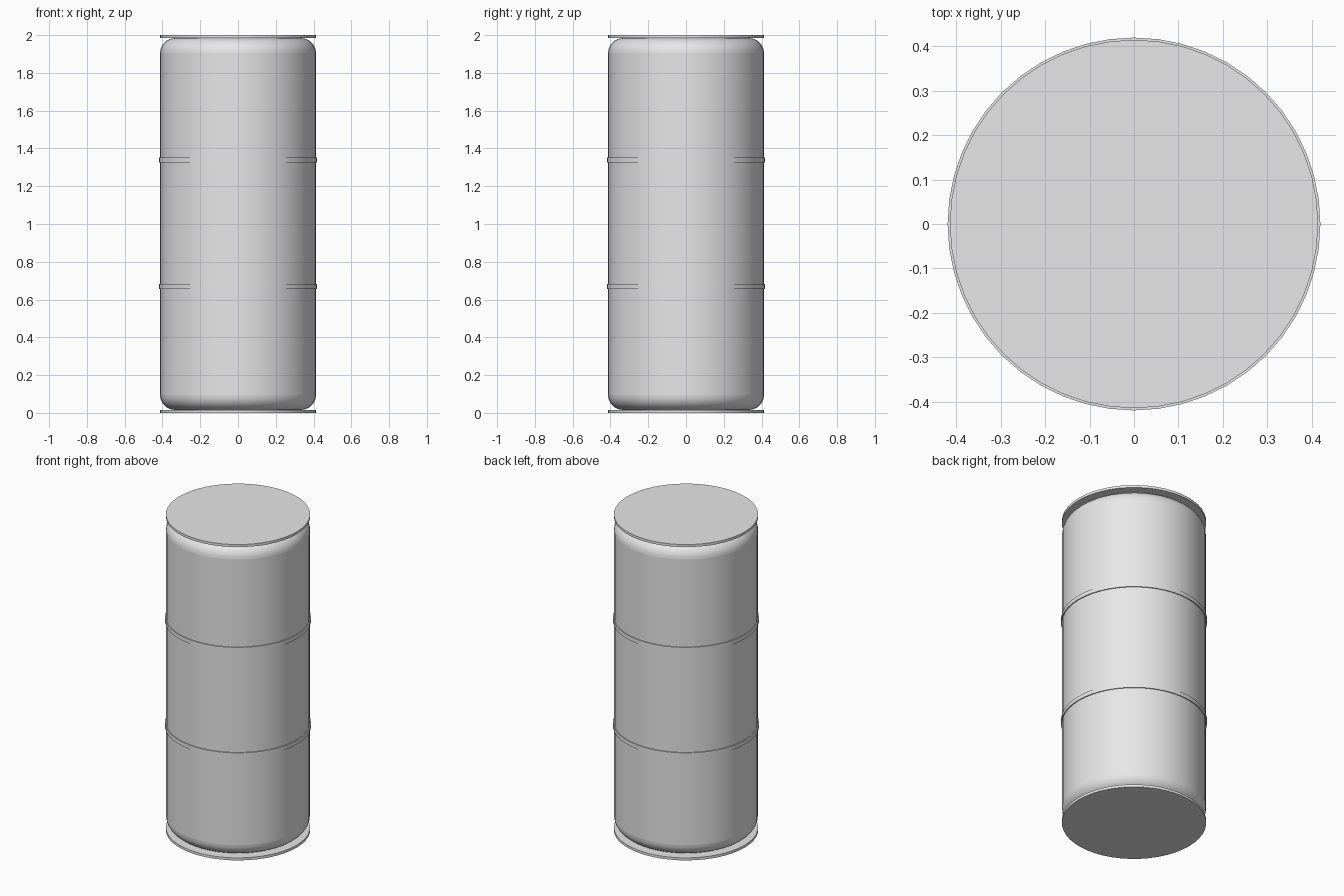
import bpy
import math

SIDES = 48

cube = bpy.data.objects.get("Cube")
if cube:
    bpy.data.objects.remove(cube, do_unlink=True)

grey = bpy.data.materials.new("light_grey_metal")
grey.use_nodes = True
colour = (0.8, 0.8, 0.8, 1)
grey.diffuse_color = colour
grey.node_tree.nodes["Principled BSDF"].inputs["Base Color"].default_value = colour


def cylinder(name, radius, bottom, top, bevel=0):
    """Upright smooth-sided cylinder, optionally with rounded rims."""
    bpy.ops.mesh.primitive_cylinder_add(
        vertices=SIDES, radius=radius, depth=top - bottom,
        location=(0, 0, (bottom + top) / 2))
    obj = bpy.context.object
    obj.name = name
    obj.data.materials.append(grey)
    bpy.ops.object.shade_smooth_by_angle(angle=math.radians(35))
    if bevel:
        mod = obj.modifiers.new("rounded_rims", "BEVEL")
        mod.width = bevel
        mod.segments = 8
        mod.limit_method = "ANGLE"
        mod.angle_limit = math.radians(60)
        # Apply the rounding, then smooth across it
        bpy.ops.object.modifier_apply(modifier=mod.name)
        bpy.ops.object.shade_smooth_by_angle(angle=math.radians(35))
    return obj


# Drum body with rounded shoulders
cylinder("drum_body", 0.413, 0.016, 1.984, bevel=0.08)

# Flat end discs
cylinder("bottom_disc", 0.414, 0, 0.016)
cylinder("top_disc", 0.414, 1.984, 2)

# Reinforcing hoops at the thirds
for name, height in (("lower_hoop", 0.67), ("upper_hoop", 1.338)):
    cylinder(name, 0.419, height - 0.013, height + 0.013)
